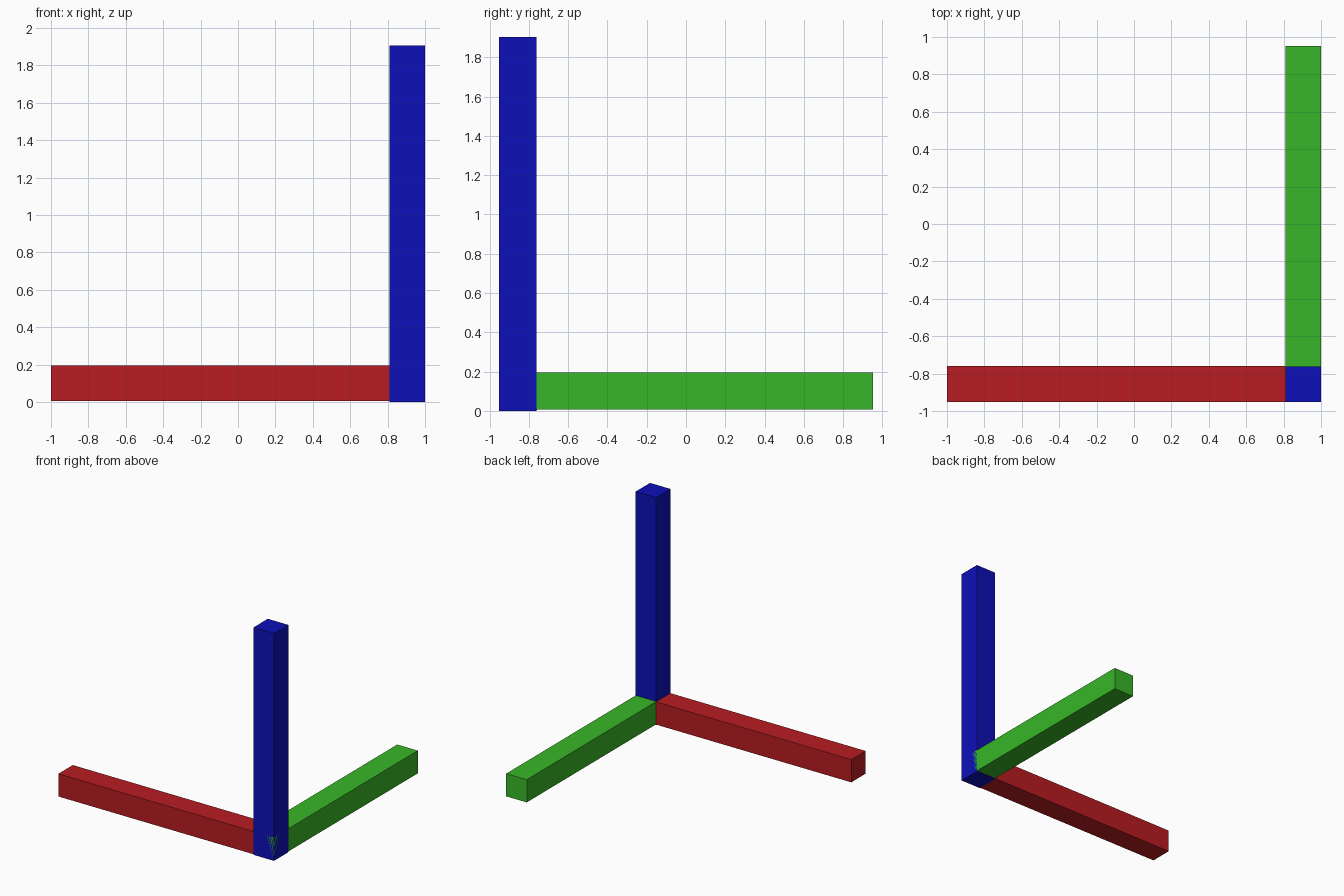
import bpy

if "Cube" in bpy.data.objects:
    bpy.data.objects.remove(bpy.data.objects["Cube"])

U = 2 / 10.5  # bar thickness; each bar is ten thicknesses long
L = 10 * U
E = 0.004     # slight offset that keeps the overlapping bars from coinciding


def bar(name, lo, size, color):
    bpy.ops.mesh.primitive_cube_add(size=1, location=[a + s / 2 for a, s in zip(lo, size)])
    ob = bpy.context.object
    ob.name = name
    ob.scale = size
    bpy.ops.object.transform_apply(location=False, rotation=False, scale=True)
    mat = bpy.data.materials.new(name + "_paint")
    mat.diffuse_color = (*color, 1)
    mat.use_nodes = True
    mat.node_tree.nodes["Principled BSDF"].inputs["Base Color"].default_value = mat.diffuse_color
    ob.data.materials.append(mat)


# Three bars meeting at the front right corner
bar("upright_bar", (1 - U, -L / 2, 0), (U, U, L), (0.004, 0.005, 0.48))
bar("side_bar", (-1, -L / 2 + E / 2, E), (L, U, U), (0.48, 0.012, 0.016))
bar("depth_bar", (1 - U, -L / 2, E * 1.5), (U, L, U), (0.04, 0.47, 0.021))
